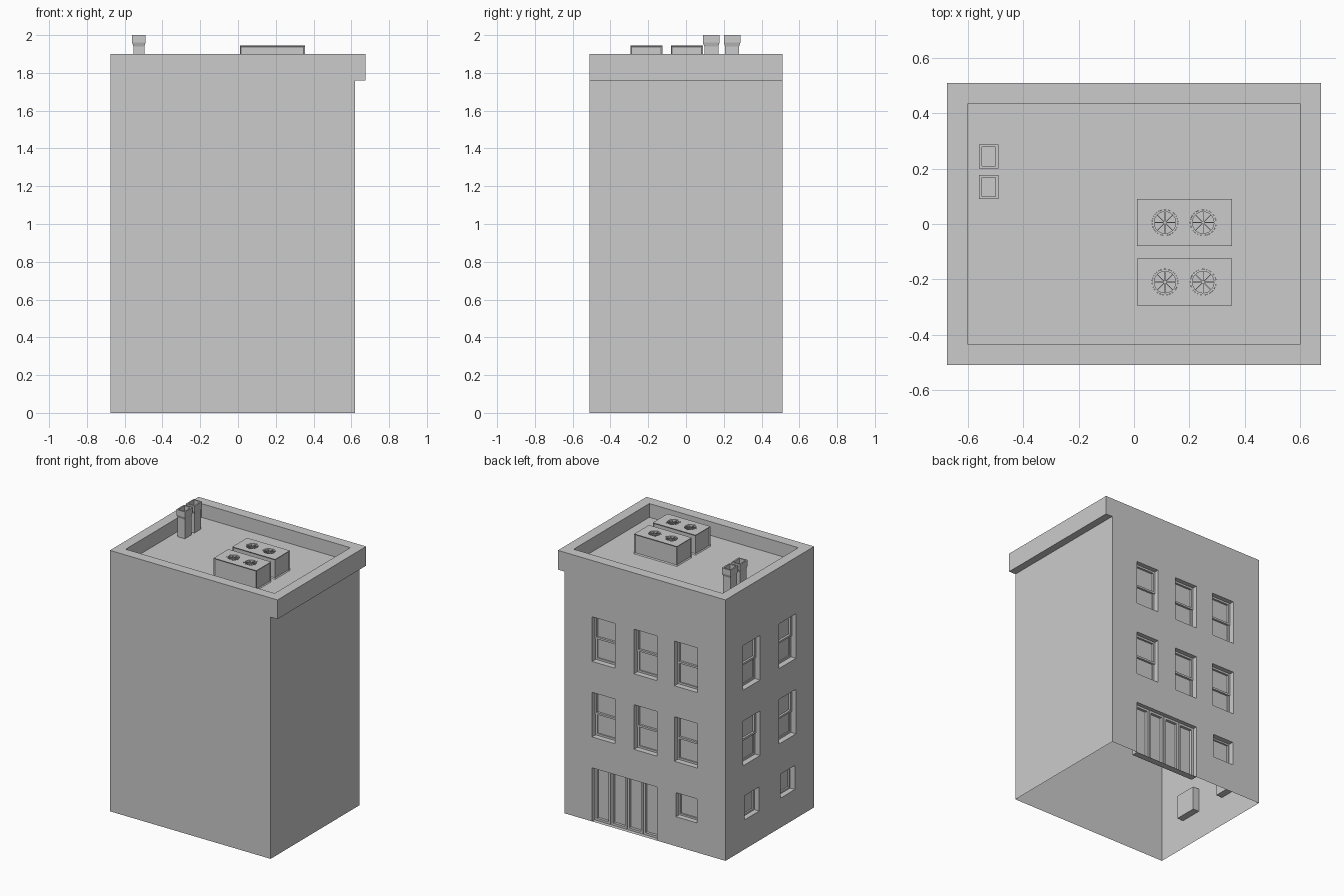
import bpy, bmesh
from math import pi, cos, sin
from mathutils import Vector, Matrix

if "Cube" in bpy.data.objects:
    bpy.data.objects.remove(bpy.data.objects["Cube"])

XL, XR, XO, Y = -0.675, 0.62, 0.675, 0.51     # wall sides, right overhang, half depth
TOP, LEDGE, ROOF = 1.90, 1.76, 1.80
DEPTH = 0.05                                  # window recess


def finish(name, bm, recalc=True):
    bmesh.ops.remove_doubles(bm, verts=bm.verts, dist=1e-5)
    if recalc:
        bmesh.ops.recalc_face_normals(bm, faces=bm.faces)
    me = bpy.data.meshes.new(name)
    bm.to_mesh(me)
    bm.free()
    ob = bpy.data.objects.new(name, me)
    bpy.context.collection.objects.link(ob)
    return ob


def poly(bm, pts, n):
    f = bm.faces.new([bm.verts.new(p) for p in pts])
    f.normal_update()
    if f.normal.dot(Vector(n)) < 0:
        f.normal_flip()
    return f


def rect(x, y, z):
    return [(-x, -y, z), (x, -y, z), (x, y, z), (-x, y, z)]


def box(bm, P, u0, u1, v0, v1, d0, d1):
    # box in wall coordinates: along, up, inward
    c = [[P(u, v, d) for u, v in ((u0, v0), (u1, v0), (u1, v1), (u0, v1))] for d in (d0, d1)]
    a, b = [[bm.verts.new(p) for p in ring] for ring in c]
    bm.faces.new(a)
    bm.faces.new(b[::-1])
    for i in range(4):
        j = (i + 1) % 4
        bm.faces.new((a[j], a[i], b[i], b[j]))


def back(u, v, d):
    return Vector((u, Y - d, v))


def left(u, v, d):
    return Vector((XL + d, u, v))


# openings as (u0, u1, v0, v1)
rows = ((0.615, 0.94), (1.165, 1.49))
DOOR = (-0.123, 0.40, 0.0, 0.39)
sash_back = [(a, a + 0.185, *r) for a in (-0.449, -0.123, 0.215) for r in rows]
sash_left = [(a, a + 0.195, *r) for a in (-0.302, 0.112) for r in rows]
small_back = [(-0.445, -0.276, 0.215, 0.39)]
small_left = [(a, a + 0.167, 0.215, 0.39) for a in (-0.288, 0.122)]


def wall(bm, P, u_cuts, holes, void=None):
    # flat wall with recessed openings
    us = sorted(set(u_cuts) | {h[i] for h in holes for i in (0, 1)})
    vs = sorted({0, LEDGE, TOP} | {h[i] for h in holes for i in (2, 3)})
    o = P(0, 0, 0)
    nout, eu, ev = o - P(0, 0, 1), P(1, 0, 0) - o, P(0, 1, 0) - o
    for a, b in zip(us, us[1:]):
        for c, d in zip(vs, vs[1:]):
            m, k = (a + b) / 2, (c + d) / 2
            if any(h[0] < m < h[1] and h[2] < k < h[3] for h in holes) or (void and void(m, k)):
                continue
            poly(bm, [P(a, c, 0), P(b, c, 0), P(b, d, 0), P(a, d, 0)], nout)
    for a, b, c, d in holes:
        poly(bm, [P(a, c, DEPTH), P(b, c, DEPTH), P(b, d, DEPTH), P(a, d, DEPTH)], nout)
        for p, q, n in (((a, c), (b, c), ev), ((a, d), (b, d), -ev),
                        ((a, c), (a, d), eu), ((b, c), (b, d), -eu)):
            poly(bm, [P(*p, 0), P(*q, 0), P(*q, DEPTH), P(*p, DEPTH)], n)


# building shell, open underneath
bm = bmesh.new()
wall(bm, back, (XL, XR, XO), sash_back + small_back + [DOOR], lambda u, v: u > XR and v < LEDGE)
wall(bm, left, (-Y, Y), sash_left + small_left)
side = [(XL, 0), (XR, 0), (XR, LEDGE), (XO, LEDGE), (XO, TOP), (XL, TOP)]
poly(bm, [(x, -Y, z) for x, z in side], (0, -1, 0))
for (x0, z0), (x1, z1), n in ((side[1], side[2], (1, 0, 0)), (side[2], side[3], (0, 0, -1)),
                              (side[3], side[4], (1, 0, 0))):
    poly(bm, [(x0, -Y, z0), (x1, -Y, z1), (x1, Y, z1), (x0, Y, z0)], n)
# parapet rim, its inner faces and the roof deck
outer, inner, deck = rect(XO, Y, TOP), rect(0.60, 0.435, TOP), rect(0.60, 0.435, ROOF)
for i, n in enumerate(((0, 1, 0), (-1, 0, 0), (0, -1, 0), (1, 0, 0))):
    j = (i + 1) % 4
    poly(bm, [outer[i], outer[j], inner[j], inner[i]], (0, 0, 1))
    poly(bm, [inner[i], inner[j], deck[j], deck[i]], n)
poly(bm, deck, (0, 0, 1))
finish("building_shell", bm, False)


def frame(bm, P, a, b, c, d, t, d0, d1):
    box(bm, P, a, a + t, c, d, d0, d1)
    box(bm, P, b - t, b, c, d, d0, d1)
    box(bm, P, a + t, b - t, c, c + t, d0, d1)
    box(bm, P, a + t, b - t, d - t, d, d0, d1)


# window frames: two stacked sashes, or one small pane
for name, P, sashes, smalls in (("back", back, sash_back, small_back),
                                ("left", left, sash_left, small_left)):
    bm = bmesh.new()
    for a, b, c, d in sashes:
        m = (c + d) / 2
        frame(bm, P, a, b, m - 0.008, d, 0.014, 0.034, 0.0495)
        frame(bm, P, a, b, c, m + 0.006, 0.014, 0.041, 0.0495)
    for h in smalls:
        frame(bm, P, *h, 0.012, 0.038, 0.0495)
    finish(name + "_window_frames", bm)

# four-leaf entrance
bm = bmesh.new()
a, b, c, d = DOOR
w = (b - a) / 4
for i in range(4):
    frame(bm, back, a + i * w + 0.002, a + (i + 1) * w - 0.002, c, d, 0.016, 0.030, 0.0495)
finish("entrance_doors", bm)

# rooftop cooling units with recessed fans
FANS, R = (0.112, 0.25), 0.047
for k, (y0, y1) in enumerate(((-0.295, -0.125), (-0.08, 0.09))):
    yc, zt = (y0 + y1) / 2, 1.945
    bm = bmesh.new()
    box(bm, lambda u, v, dd: Vector((u, dd, v)), 0.01, 0.355, ROOF, zt, y0, y1)
    bmesh.ops.recalc_face_normals(bm, faces=bm.faces)
    sides = [f for f in bm.faces if abs(f.normal.z) < 0.5]
    bmesh.ops.inset_individual(bm, faces=sides, thickness=0.01, depth=-0.006)
    unit = finish(f"cooling_unit_{k + 1}", bm)

    bm = bmesh.new()
    for x in FANS:
        bmesh.ops.create_cone(bm, cap_ends=True, segments=24, radius1=R, radius2=R, depth=0.06,
                              matrix=Matrix.Translation((x, yc, zt)))
    cutter = finish(f"fan_cutter_{k + 1}", bm)
    cutter.hide_render = True
    cutter.hide_set(True)
    mod = unit.modifiers.new("fan_holes", "BOOLEAN")
    mod.object, mod.operation, mod.solver = cutter, "DIFFERENCE", "EXACT"

    bm = bmesh.new()
    for x in FANS:
        # rim ring
        rings = [[bm.verts.new((x + r * cos(i * pi / 12), yc + r * sin(i * pi / 12), z))
                  for i in range(24)]
                 for r, z in ((R - 0.0005, zt), (R - 0.008, zt), (R - 0.008, zt - 0.02),
                              (R - 0.0005, zt - 0.02))]
        for r0, r1 in zip(rings, rings[1:] + rings[:1]):
            for i in range(24):
                j = (i + 1) % 24
                bm.faces.new((r0[i], r0[j], r1[j], r1[i]))
        # hub and spokes
        bmesh.ops.create_cone(bm, cap_ends=True, segments=12, radius1=0.006, radius2=0.006,
                              depth=0.012, matrix=Matrix.Translation((x, yc, zt - 0.008)))
        for i in range(8):
            bmesh.ops.create_cube(bm, size=1, matrix=Matrix.Translation((x, yc, zt - 0.008))
                                  @ Matrix.Rotation(i * pi / 4, 4, "Z")
                                  @ Matrix.Translation((0.022, 0, 0))
                                  @ Matrix.Diagonal((0.036, 0.003, 0.006, 1)))
    finish(f"fans_{k + 1}", bm)

# chimneys: shaft, flared cap, hollow top
for k, y in enumerate((0.134, 0.244)):
    bm = bmesh.new()
    levels = [(0.029, 0.037, ROOF), (0.029, 0.037, 1.94), (0.035, 0.044, 1.96),
              (0.035, 0.044, 2.0), (0.025, 0.034, 2.0), (0.025, 0.034, 1.95)]
    rings = [[bm.verts.new((px - 0.525, py + y, z)) for px, py, z in rect(*lv)] for lv in levels]
    for r0, r1 in zip(rings, rings[1:]):
        for i in range(4):
            j = (i + 1) % 4
            bm.faces.new((r0[i], r0[j], r1[j], r1[i]))
    bm.faces.new(rings[-1])
    finish(f"chimney_{k + 1}", bm)
